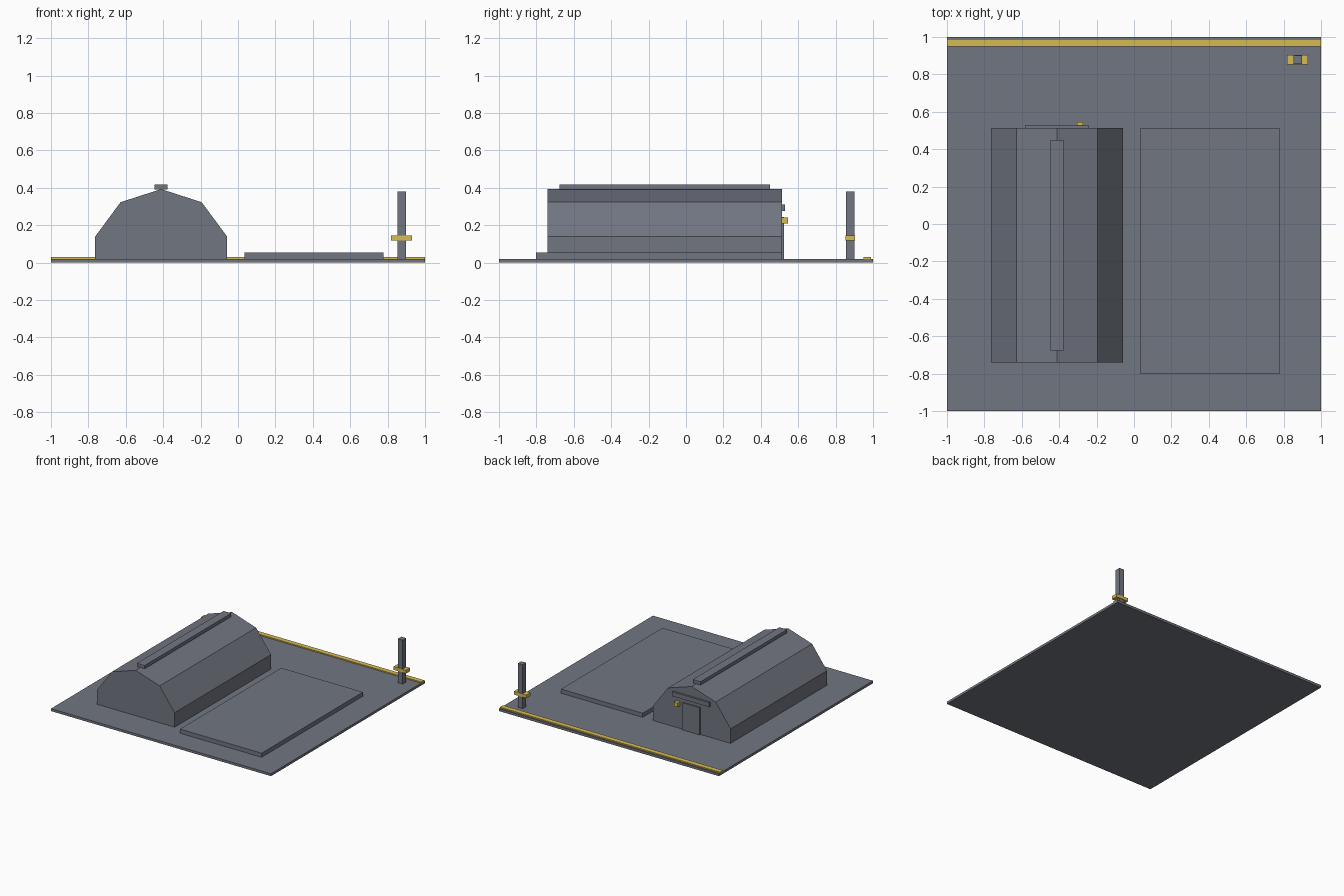
import bpy, bmesh

old = bpy.data.objects.get("Cube")
if old:
    bpy.data.objects.remove(old, do_unlink=True)


def material(name, rgb):
    m = bpy.data.materials.new(name)
    m.use_nodes = True
    m.diffuse_color = (*rgb, 1)
    m.node_tree.nodes["Principled BSDF"].inputs["Base Color"].default_value = (*rgb, 1)
    return m


GREY = material("concrete grey", (0.165, 0.18, 0.217))
YELLOW = material("safety yellow", (0.68, 0.5, 0.085))


def extrude_profile(name, profile, y0, y1, mat):
    """Extrude an x-z outline along y."""
    bm = bmesh.new()
    face = bm.faces.new([bm.verts.new((x, y0, z)) for x, z in profile])
    new = bmesh.ops.extrude_face_region(bm, geom=[face])["geom"]
    bmesh.ops.translate(bm, vec=(0, y1 - y0, 0),
                        verts=[v for v in new if isinstance(v, bmesh.types.BMVert)])
    bmesh.ops.recalc_face_normals(bm, faces=bm.faces)
    mesh = bpy.data.meshes.new(name)
    bm.to_mesh(mesh)
    bm.free()
    mesh.materials.append(mat)
    obj = bpy.data.objects.new(name, mesh)
    bpy.context.collection.objects.link(obj)
    return obj


def box(name, x, y, z, mat=GREY):
    outline = [(x[0], z[0]), (x[1], z[0]), (x[1], z[1]), (x[0], z[1])]
    return extrude_profile(name, outline, y[0], y[1], mat)


GROUND = 0.02

# Ground plate, raised pad and edge stripe
box("ground_plate", (-1, 1), (-1, 1), (0, GROUND))
box("raised_pad", (0.035, 0.777), (-0.803, 0.512), (GROUND, 0.054))
box("edge_stripe", (-1, 1), (0.949, 0.989), (GROUND, 0.029), YELLOW)

# Barn hall with a double-pitched roof, mirrored about its ridge
RIDGE = -0.411
half = [(0.353, GROUND), (0.353, 0.139), (0.217, 0.323)]
outline = [(RIDGE + x, z) for x, z in half] + [(RIDGE, 0.393)]
outline += [(RIDGE - x, z) for x, z in reversed(half)]
extrude_profile("hall", outline, -0.74, 0.512, GREY)
box("ridge_vent", (RIDGE - 0.035, RIDGE + 0.035), (-0.675, 0.449), (0.39, 0.417))

# Back entrance
box("door", (-0.49, -0.333), (0.505, 0.523), (GROUND, 0.243))
box("door_canopy", (-0.579, -0.244), (0.505, 0.528), (0.275, 0.311))
box("door_lamp", (-0.305, -0.273), (0.512, 0.546), (0.208, 0.24), YELLOW)

# Corner post with its cross collar
box("post", (0.854, 0.898), (0.856, 0.9), (GROUND, 0.381))
box("post_collar", (0.817, 0.931), (0.852, 0.904), (0.117, 0.144), YELLOW)
